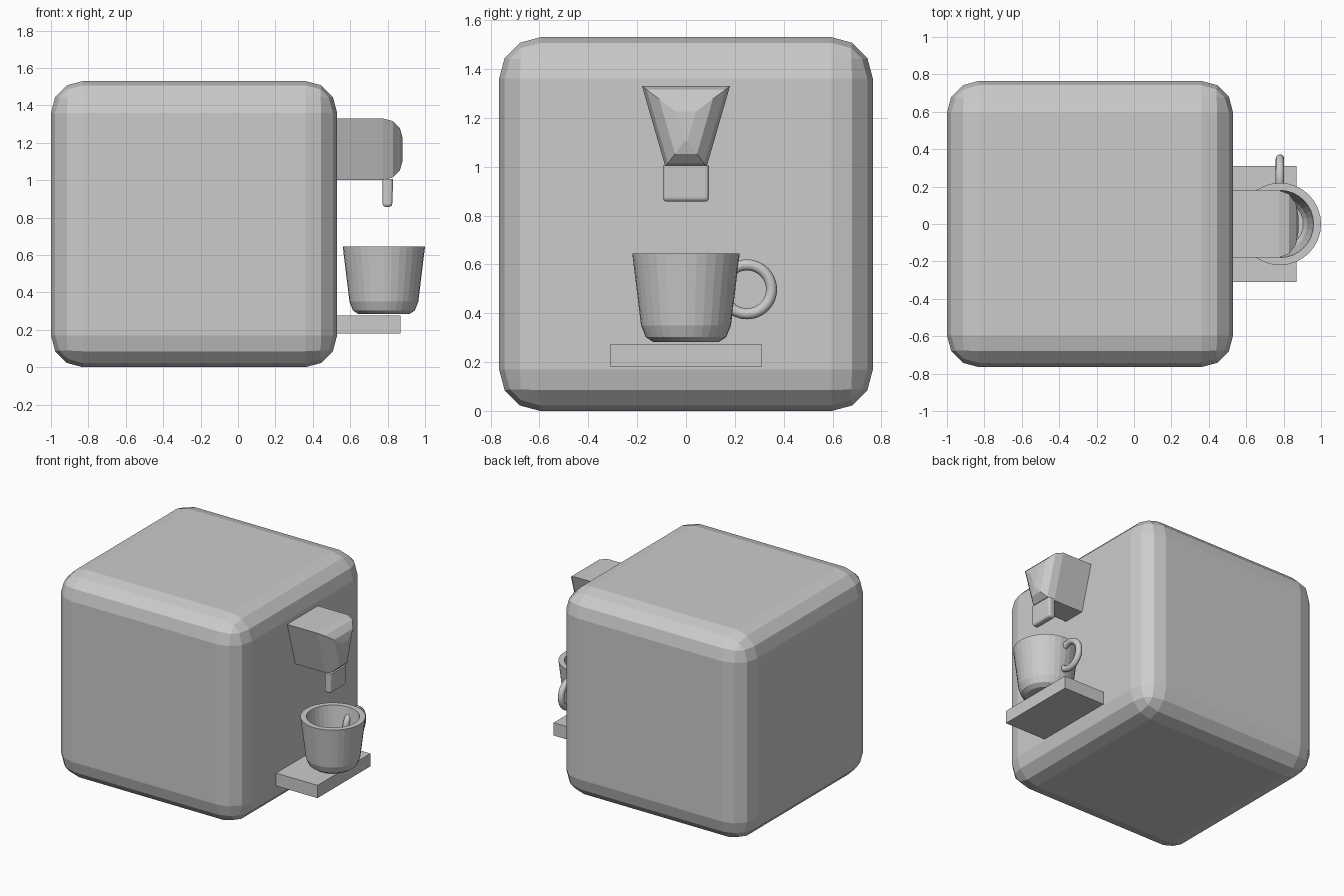
import bpy, bmesh
from math import radians, pi, cos, sin
from mathutils import Matrix, Vector

default = bpy.data.objects.get("Cube")
if default:
    bpy.data.objects.remove(default, do_unlink=True)


def finish(name, bm, location=(0, 0, 0)):
    bmesh.ops.recalc_face_normals(bm, faces=bm.faces)
    mesh = bpy.data.meshes.new(name)
    bm.to_mesh(mesh)
    bm.free()
    obj = bpy.data.objects.new(name, mesh)
    obj.location = location
    bpy.context.collection.objects.link(obj)
    return obj


def bevel(bm, edges, width):
    bmesh.ops.bevel(bm, geom=edges, offset=width, segments=3, profile=0.5,
                    affect='EDGES', clamp_overlap=True)


def box(low, high):
    low, high = Vector(low), Vector(high)
    bm = bmesh.new()
    bmesh.ops.create_cube(bm, size=1)
    bmesh.ops.scale(bm, vec=high - low, verts=bm.verts)
    bmesh.ops.translate(bm, vec=(low + high) / 2, verts=bm.verts)
    return bm


# Rounded machine body
bm = box((-1, -0.765, 0), (0.53, 0.765, 1.53))
bevel(bm, bm.edges[:], 0.17)
finish("machine_body", bm)

# Dispenser head: narrower underneath, rounded on its free end
bm = box((0.5, -0.18, 1.0), (0.88, 0.18, 1.33))
for v in bm.verts:
    if v.co.z < 1.1:
        v.co.y *= 0.47
bevel(bm, [e for e in bm.edges if all(v.co.x > 0.8 for v in e.verts)], 0.105)
finish("dispenser_head", bm)

# Flat nozzle with a softened lower rim
bm = box((0.773, -0.094, 0.857), (0.83, 0.094, 1.005))
for v in bm.verts:
    if v.co.z < 0.9:
        v.co.x -= 0.006 if v.co.x > 0.8 else 0
bevel(bm, [e for e in bm.edges if any(v.co.z < 0.9 for v in e.verts)], 0.016)
finish("nozzle", bm)

# Drip tray
finish("drip_tray", box((0.5, -0.31, 0.18), (0.87, 0.31, 0.275)))

# Cup: closed outer and inner profile turned about its axis
profile = [(0, 0.283), (0.135, 0.283), (0.165, 0.303), (0.184, 0.35),
           (0.22, 0.645), (0.18, 0.645), (0.145, 0.36), (0.125, 0.325), (0, 0.322)]
bm = bmesh.new()
verts = [bm.verts.new((r, 0, z)) for r, z in profile]
edges = [bm.edges.new(pair) for pair in zip(verts, verts[1:])]
bmesh.ops.spin(bm, geom=verts + edges, cent=(0, 0, 0), axis=(0, 0, 1),
               angle=2 * pi, steps=32, use_merge=True)
bmesh.ops.remove_doubles(bm, verts=bm.verts, dist=0.0001)
finish("cup", bm, (0.78, 0, 0))

# Ring handle passing through the cup wall
bm = bmesh.new()
ring = bmesh.ops.create_circle(bm, segments=12, radius=0.0225,
                               matrix=Matrix.Translation((0, 0.1, 0))
                               @ Matrix.Rotation(radians(90), 4, 'Z'))
bmesh.ops.spin(bm, geom=bm.verts[:] + bm.edges[:], cent=(0, 0, 0), axis=(1, 0, 0),
               angle=2 * pi, steps=48, use_merge=True)
bmesh.ops.remove_doubles(bm, verts=bm.verts, dist=0.0001)
handle = finish("cup_handle", bm, (0.78, 0.25, 0.498))
handle.data.shade_smooth()
